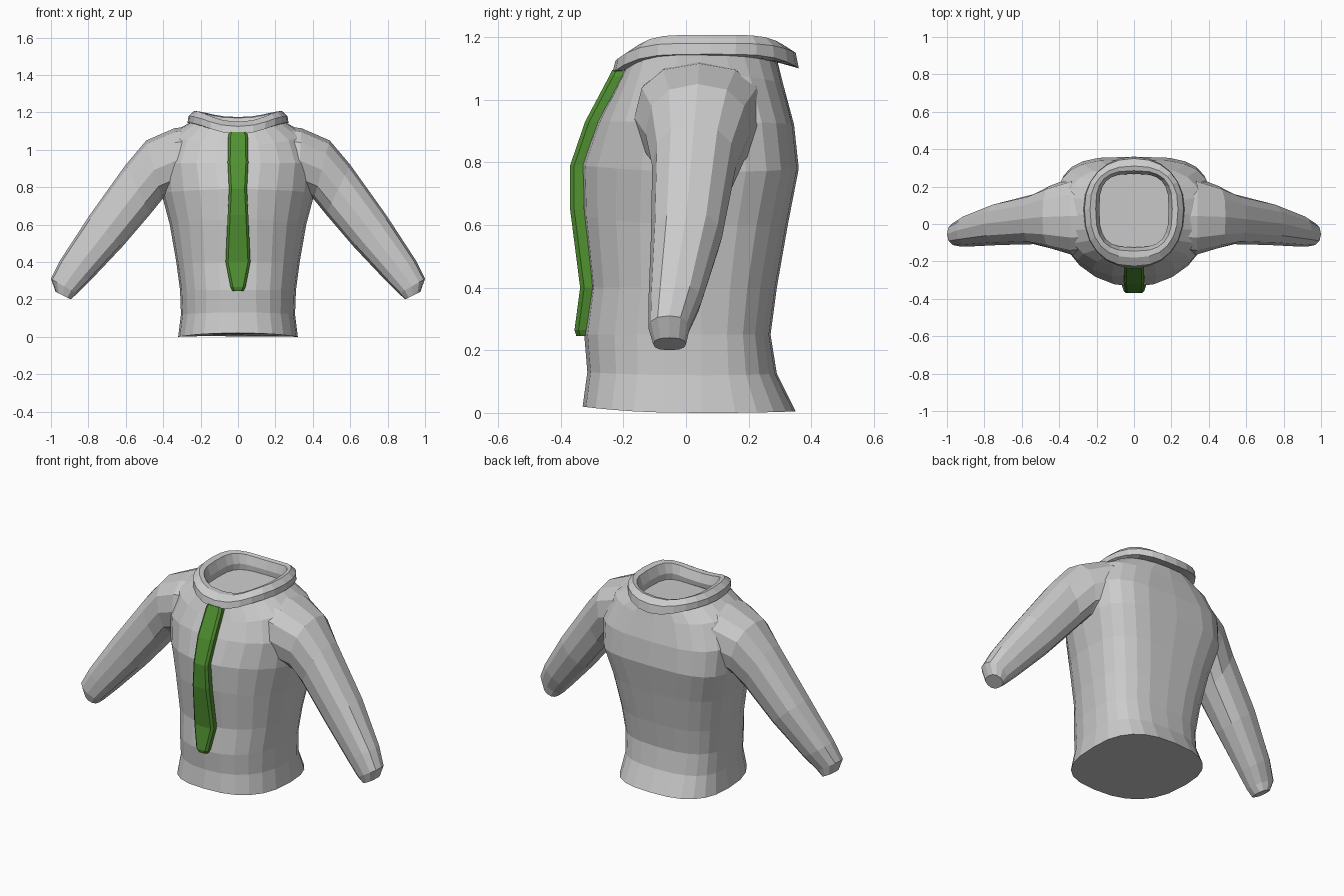
import bpy, bmesh
from math import sin, cos, pi, copysign
from mathutils import Vector


def spow(v, p):
    return copysign(abs(v) ** p, v)


def loft(name, rings, cap_start=False, cap_end=False):
    """Skin a list of closed rings into one flat-faced object."""
    bm = bmesh.new()
    vs = [[bm.verts.new(p) for p in r] for r in rings]
    n = len(rings[0])
    for a, b in zip(vs, vs[1:]):
        for i in range(n):
            j = (i + 1) % n
            bm.faces.new((a[i], a[j], b[j], b[i]))
    if cap_start:
        bm.faces.new(vs[0][::-1])
    if cap_end:
        bm.faces.new(vs[-1])
    bmesh.ops.recalc_face_normals(bm, faces=bm.faces)
    me = bpy.data.meshes.new(name)
    bm.to_mesh(me)
    bm.free()
    ob = bpy.data.objects.new(name, me)
    bpy.context.collection.objects.link(ob)
    return ob


def body_ring(zf, zs, zb, hw, yf, yb, pf, pb, zp=2, yc=0.05, n=24):
    """Horizontal ring: front / side / back heights, half width, front and back y,
    front and back roundness, sharpness of the dip at the front and back."""
    pts = []
    for i in range(n):
        t = 2 * pi * i / n
        c, s = cos(t), sin(t)
        p, depth, ze = (pb, yb - yc, zb) if s > 0 else (pf, yc - yf, zf)
        k = abs(s) ** zp
        pts.append((hw * spow(c, p), yc + depth * spow(s, p), zs * (1 - k) + ze * k))
    return pts


# Torso: closed hem, open neck
loft("shirt_body", [body_ring(*r) for r in [
    (0.02, 0.0, 0.005, 0.32, -0.33, 0.35, 0.8, 0.76),
    (0.13, 0.12, 0.125, 0.305, -0.315, 0.29, 0.84, 0.76),
    (0.25, 0.25, 0.25, 0.31, -0.325, 0.27, 0.86, 0.74),
    (0.40, 0.40, 0.40, 0.33, -0.305, 0.29, 0.88, 0.72),
    (0.63, 0.60, 0.60, 0.365, -0.33, 0.325, 0.95, 0.65),
    (0.79, 0.77, 0.78, 0.41, -0.335, 0.36, 1.0, 0.58),
    (0.93, 0.93, 0.92, 0.42, -0.285, 0.345, 0.92, 0.62),
    (1.02, 1.08, 1.05, 0.37, -0.235, 0.31, 0.9, 0.75),
    (1.10, 1.15, 1.13, 0.25, -0.195, 0.29, 0.85, 0.85, 3),
]], cap_start=True)

# Collar: outer lower edge, outer top, rim, inner edge, closed neck floor
loft("collar", [body_ring(*r, zp=4, yc=0.08) for r in [
    (1.09, 1.13, 1.12, 0.24, -0.19, 0.29, 0.9, 0.9),
    (1.085, 1.145, 1.10, 0.27, -0.235, 0.36, 0.9, 0.95),
    (1.125, 1.18, 1.15, 0.265, -0.225, 0.35, 0.85, 0.9),
    (1.15, 1.207, 1.175, 0.235, -0.18, 0.31, 0.8, 0.8),
    (1.15, 1.197, 1.17, 0.205, -0.145, 0.285, 0.7, 0.7),
    (1.10, 1.14, 1.12, 0.185, -0.125, 0.268, 0.65, 0.65),
    (1.07, 1.10, 1.09, 0.19, -0.13, 0.27, 0.65, 0.65),
]], cap_end=True)


def sleeve_ring(ux, uz, lx, lz, y0, y1, n=12):
    """Ring spanning an upper and a lower silhouette point, between two y limits."""
    up, lo = Vector((ux, 0, uz)), Vector((lx, 0, lz))
    mid, half = (up + lo) / 2, (up - lo) / 2
    pts = []
    for i in range(n):
        t = 2 * pi * i / n
        p = mid + half * spow(cos(t), 0.85)
        p.y = (y0 + y1) / 2 + (y1 - y0) / 2 * spow(sin(t), 0.85)
        pts.append(p)
    return pts


# Sleeves, closed at the cuffs
sleeve = loft("sleeves", [sleeve_ring(*r) for r in [
    (0.22, 1.13, 0.25, 0.79, -0.15, 0.23),
    (0.34, 1.115, 0.32, 0.77, -0.165, 0.25),
    (0.49, 1.05, 0.405, 0.735, -0.13, 0.205),
    (0.60, 0.92, 0.47, 0.655, -0.108, 0.16),
    (0.80, 0.64, 0.62, 0.48, -0.112, 0.115),
    (0.95, 0.41, 0.79, 0.30, -0.12, 0.05),
    (1.0, 0.31, 0.86, 0.23, -0.12, 0.012),
    (0.975, 0.24, 0.895, 0.2, -0.105, 0.0),
]], cap_start=True, cap_end=True)
sleeve.modifiers.new("mirror", 'MIRROR').use_mirror_merge = False

# Tie: bevelled strip following the chest
tie_rings = []
for z, y, w in [(1.095, -0.235, 0.047), (1.075, -0.245, 0.052), (0.93, -0.322, 0.055),
                (0.79, -0.37, 0.048), (0.65, -0.37, 0.055), (0.40, -0.338, 0.066),
                (0.265, -0.356, 0.04), (0.245, -0.35, 0.03)]:
    tie_rings.append([(-w, y + 0.045, z), (-w, y + 0.013, z), (-w + 0.013, y, z),
                      (w - 0.013, y, z), (w, y + 0.013, z), (w, y + 0.045, z)])
tie = loft("tie", tie_rings, True, True)
green = bpy.data.materials.new("green")
green.diffuse_color = (0.08, 0.28, 0.03, 1)
tie.data.materials.append(green)
